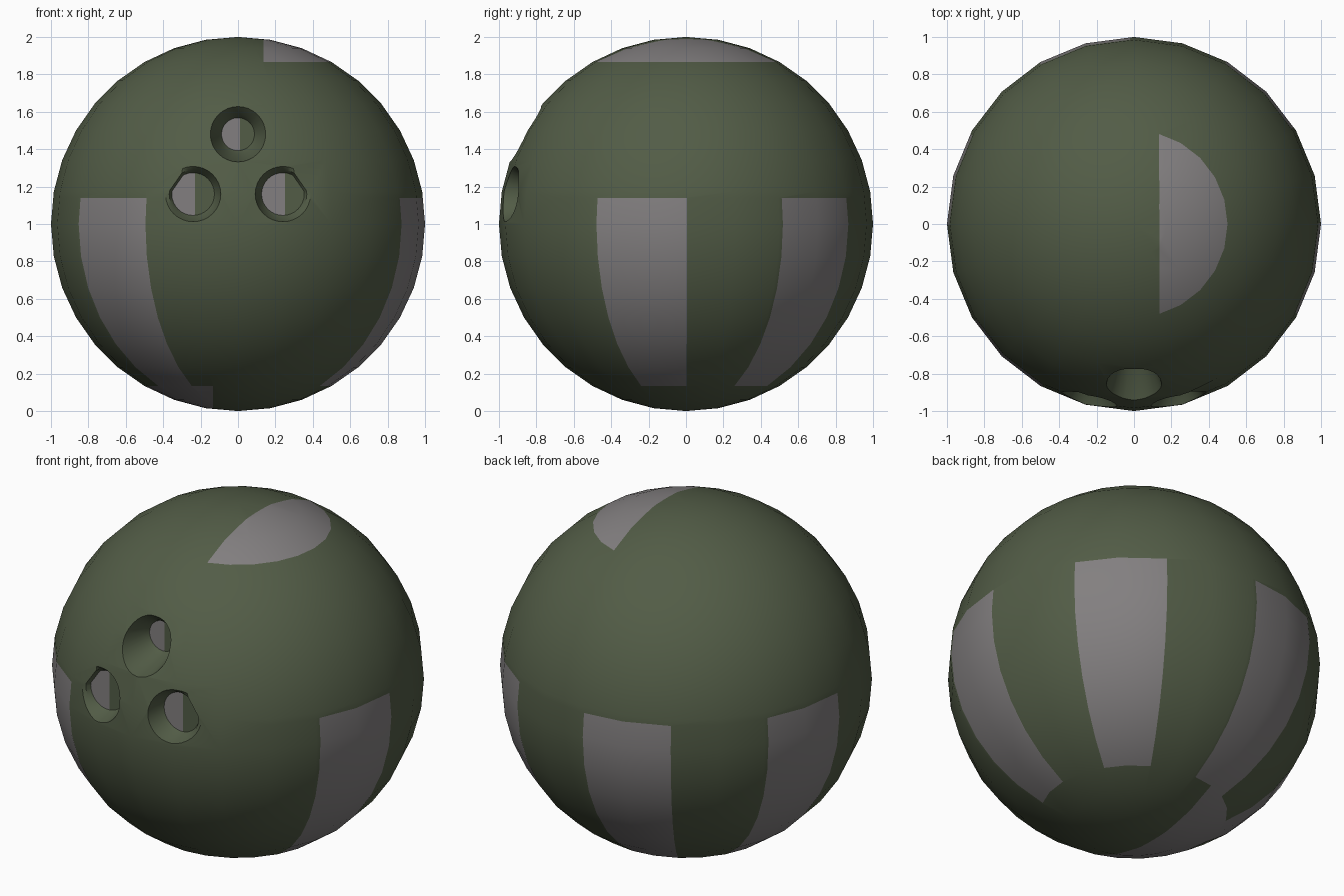
import bpy, bmesh, math
from mathutils import Vector

if "Cube" in bpy.data.objects:
    bpy.data.objects.remove(bpy.data.objects["Cube"])

def material(name, rgb):
    m = bpy.data.materials.new(name)
    m.diffuse_color = (*rgb, 1)
    m.use_nodes = True
    m.node_tree.nodes["Principled BSDF"].inputs["Base Color"].default_value = m.diffuse_color
    return m

# Ball body
bpy.ops.mesh.primitive_uv_sphere_add(segments=24, ring_count=18, radius=1, location=(0, 0, 0))
ball = bpy.context.object
ball.name = "ball"
ball.data.materials.append(material("dark_green", (0.085, 0.108, 0.062)))
ball.data.materials.append(material("warm_grey", (0.225, 0.213, 0.216)))

# Finger holes: x, z, ledge y, ledge radius, floor y, floor radius
R = 0.148
holes = [(0, 0.48, -0.73, 0.105, -0.70, 0.088),
         (-0.24, 0.16, -0.895, 0.128, -0.87, 0.114),
         (0.24, 0.16, -0.895, 0.128, -0.87, 0.114)]
for x, z, y1, r1, y0, r0 in holes:
    bpy.ops.mesh.primitive_cylinder_add(vertices=32, radius=R, depth=1, location=(x, y1 - 0.5, z),
                                        rotation=(math.pi / 2, 0, 0))
    cutter = bpy.context.object
    cutter.name = "hole_cutter"
    cutter.hide_render = True
    bpy.context.view_layer.objects.active = ball
    mod = ball.modifiers.new("hole", 'BOOLEAN')
    mod.operation, mod.solver, mod.object = 'DIFFERENCE', 'EXACT', cutter
    bpy.ops.object.modifier_apply(modifier=mod.name)
    bpy.data.objects.remove(cutter)

bm = bmesh.new()
bm.from_mesh(ball.data)

def scale_face(face, x, z, k, y):
    for v in face.verts:
        v.co = Vector((x + (v.co.x - x) * k, y, z + (v.co.z - z) * k))

def cut(faces, co, no):
    geom = set(faces)
    for f in faces:
        geom.update(f.edges)
        geom.update(f.verts)
    bmesh.ops.bisect_plane(bm, geom=list(geom), plane_co=co, plane_no=no, dist=1e-5)

# Taper each hole to a ledge, then sink its floor
for x, z, y1, r1, y0, r0 in holes:
    caps = [f for f in bm.faces if all(abs(v.co.y - y1) < 1e-4 and
            math.hypot(v.co.x - x, v.co.z - z) < R + 0.01 for v in f.verts)]
    if len(caps) > 1:
        caps = bmesh.ops.dissolve_faces(bm, faces=caps)["region"]
    scale_face(caps[0], x, z, r1 / R, y1)
    floor = bmesh.ops.extrude_discrete_faces(bm, faces=caps)["faces"][0]
    scale_face(floor, x, z, r0 / r1, y0)
    cut([floor], (x + 0.01, 0, 0), (1, 0, 0))

def azimuth(f):
    c = f.calc_center_median()
    return math.degrees(math.atan2(c.y, c.x)) % 360

CAP = math.sin(math.radians(60))
BAND_TOP = 0.14

def in_band(f):
    c = f.calc_center_median()
    return -CAP < c.z < BAND_TOP and not 256 < azimuth(f) < 314

# Cut the outlines of the side panels and the two half-moon patches
cut([f for f in bm.faces if not 256 < azimuth(f) < 314 and abs(f.calc_center_median().z) < 0.3],
    (0, 0, BAND_TOP), (0, 0, 1))
for k in range(3):
    for edge in (31.3, 60.3):
        a = math.radians(edge + 60 * k)
        cut([f for f in bm.faces if in_band(f)], (0, 0, 0), (-math.sin(a), math.cos(a), 0))
for s in (1, -1):
    cut([f for f in bm.faces if s * f.calc_center_median().z > CAP], (0.135 * s, 0, 0), (1, 0, 0))

# Colour by region
for f in bm.faces:
    c = f.calc_center_median()
    panel = in_band(f) and (azimuth(f) - 31.3) % 60 < 29
    moon = abs(c.z) > CAP and c.x * math.copysign(1, c.z) > 0.135
    floor = any(all(abs(v.co.y - h[4]) < 1e-4 and math.hypot(v.co.x - h[0], v.co.z - h[1]) < 0.13
                    for v in f.verts) and c.x < h[0] + 0.01 for h in holes)
    f.material_index = int(panel or moon or floor)

bm.to_mesh(ball.data)
bm.free()

# Stand on the ground and smooth
ball.location.z = 1
bpy.ops.object.select_all(action='DESELECT')
ball.select_set(True)
bpy.context.view_layer.objects.active = ball
bpy.ops.object.shade_smooth_by_angle(angle=math.radians(30))
